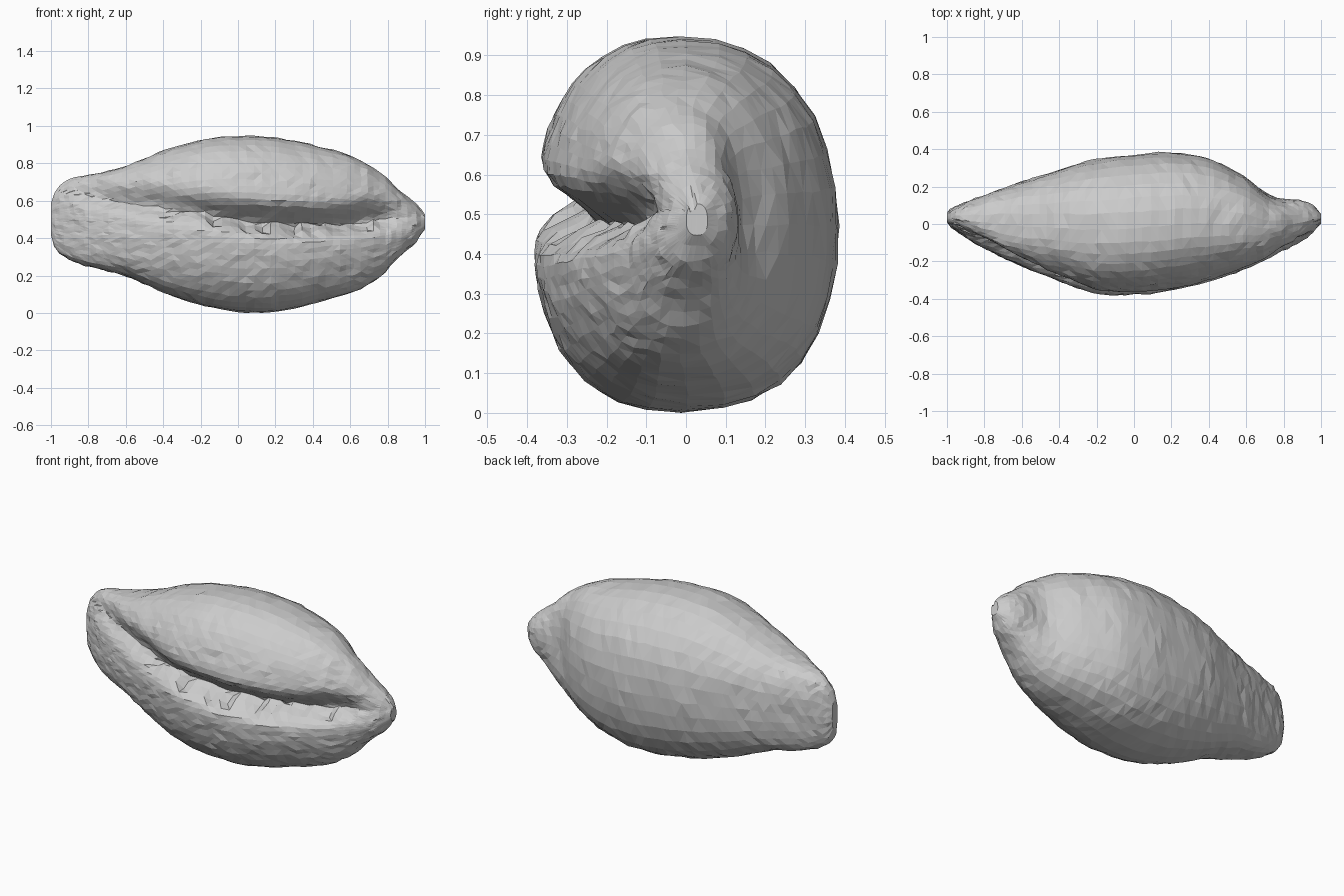
import bpy, bmesh, math, random
from mathutils import Vector, noise

if "Cube" in bpy.data.objects:
    bpy.data.objects.remove(bpy.data.objects["Cube"])

random.seed(4)
# Profile stations along the shell: x, bottom z, top z, front y, back y
STATIONS = [
    (-1.00, .42, .59, .01, .06), (-.97, .34, .66, -.02, .085),
    (-.90, .285, .72, -.07, .115), (-.80, .25, .74, -.13, .155),
    (-.60, .20, .79, -.225, .225), (-.40, .11, .87, -.305, .29),
    (-.20, .045, .93, -.375, .345), (.00, .01, .95, -.38, .37),
    (.20, .01, .94, -.36, .38), (.40, .05, .90, -.315, .35),
    (.60, .11, .845, -.245, .25), (.70, .155, .795, -.20, .19),
    (.78, .21, .74, -.155, .155), (.85, .29, .67, -.125, .135),
    (.95, .38, .59, -.06, .105), (1.00, .45, .53, .0, .055)]
# Mouth slit: x, height, depth
SLIT = [(-1, .66, .0), (-.9, .66, .02), (-.7, .615, .06), (-.4, .57, .09),
        (-.2, .54, .11), (0, .505, .14), (.4, .475, .16), (.7, .50, .12),
        (.85, .52, .05), (1, .52, 0)]


def sample(table, x):
    """Cubic interpolation of the table rows at x."""
    i = 0
    while i < len(table) - 2 and x > table[i + 1][0]:
        i += 1

    def slope(k, c):
        lo, hi = table[max(k - 1, 0)], table[min(k + 1, len(table) - 1)]
        return (hi[c] - lo[c]) / (hi[0] - lo[0])
    p, q = table[i], table[i + 1]
    w = q[0] - p[0]
    t = (x - p[0]) / w
    return [p[c] * (2*t**3 - 3*t*t + 1) + slope(i, c) * w * (t**3 - 2*t*t + t)
            + q[c] * (3*t*t - 2*t**3) + slope(i + 1, c) * w * (t**3 - t*t)
            for c in range(1, len(p))]


RINGS, SIDES = 56, 48
bm = bmesh.new()
rings = []
for i in range(RINGS + 1):
    # Rings are packed a little closer toward both tips
    k = -1 + 2 * i / RINGS
    x = 0.6 * k + 0.4 * math.sin(k * math.pi / 2)
    z0, z1, yf, yb = sample(STATIONS, x)
    zg, depth = sample(SLIT, x)
    depth = max(depth, 0)
    zc, h, yc = (z0 + z1) / 2, (z1 - z0) / 2, (yf + yb) / 2 - .02 * (1 - x * x)
    tooth = random.uniform(-.02, .02)
    # Sections get squarer toward the blade-like left end
    blade = math.exp(-((x + .75) / .3) ** 2)
    ring = []
    for j in range(SIDES):
        # Points crowd around the mouth at the front
        s = -math.pi + 2 * math.pi * j / SIDES
        t = math.pi + s - 0.6 * math.sin(s)
        u, front = math.sin(t), math.cos(t) < 0
        n = 2.25 + .4 * blade if u > 0 else 2.45 + .8 * blade
        r = max(0, 1 - abs(u) ** n) ** (1 / n)
        y = yc + r * ((yf - yc) if front else (yb - yc))
        z = zc + h * u
        if front:
            # Slit between two rounded lips, the upper one overhanging
            d = z - zg
            cut = math.exp(-(d / (.072 if d > 0 else .052)) ** 2)
            y += depth * cut
            z -= .015 * cut * (d > 0)
            # Uneven teeth on the lower lip
            if -.4 < x < .75 and -.055 < d < .0:
                z += tooth
        else:
            # Dished back beside the small spire at the right tip
            y -= .035 * math.exp(-((x - .73) / .09) ** 2 - ((z - .55) / .2) ** 2)
        # Hand-hewn irregularities, broad and fine
        p = Vector((x, y, z))
        amount = 1 if 0 < i < RINGS else .2
        p += noise.noise_vector(p * 9) * .005 * amount
        p += noise.noise_vector(p * 31) * .007 * amount
        p.x = max(-1, min(1, p.x))
        ring.append(bm.verts.new(p))
    rings.append(ring)

# Skin between rings and close both tips
for a, b in zip(rings, rings[1:]):
    for j in range(SIDES):
        k = (j + 1) % SIDES
        bm.faces.new((a[j], a[k], b[k], b[j]))
bm.faces.new(rings[0])
bm.faces.new(rings[-1])
bmesh.ops.triangulate(bm, faces=bm.faces[:])
bmesh.ops.recalc_face_normals(bm, faces=bm.faces[:])

# Rest on the ground
low = min(v.co.z for v in bm.verts)
bmesh.ops.translate(bm, verts=bm.verts[:], vec=(0, 0, -low))

mesh = bpy.data.meshes.new("shell")
bm.to_mesh(mesh)
bm.free()
shell = bpy.data.objects.new("shell", mesh)
bpy.context.collection.objects.link(shell)
